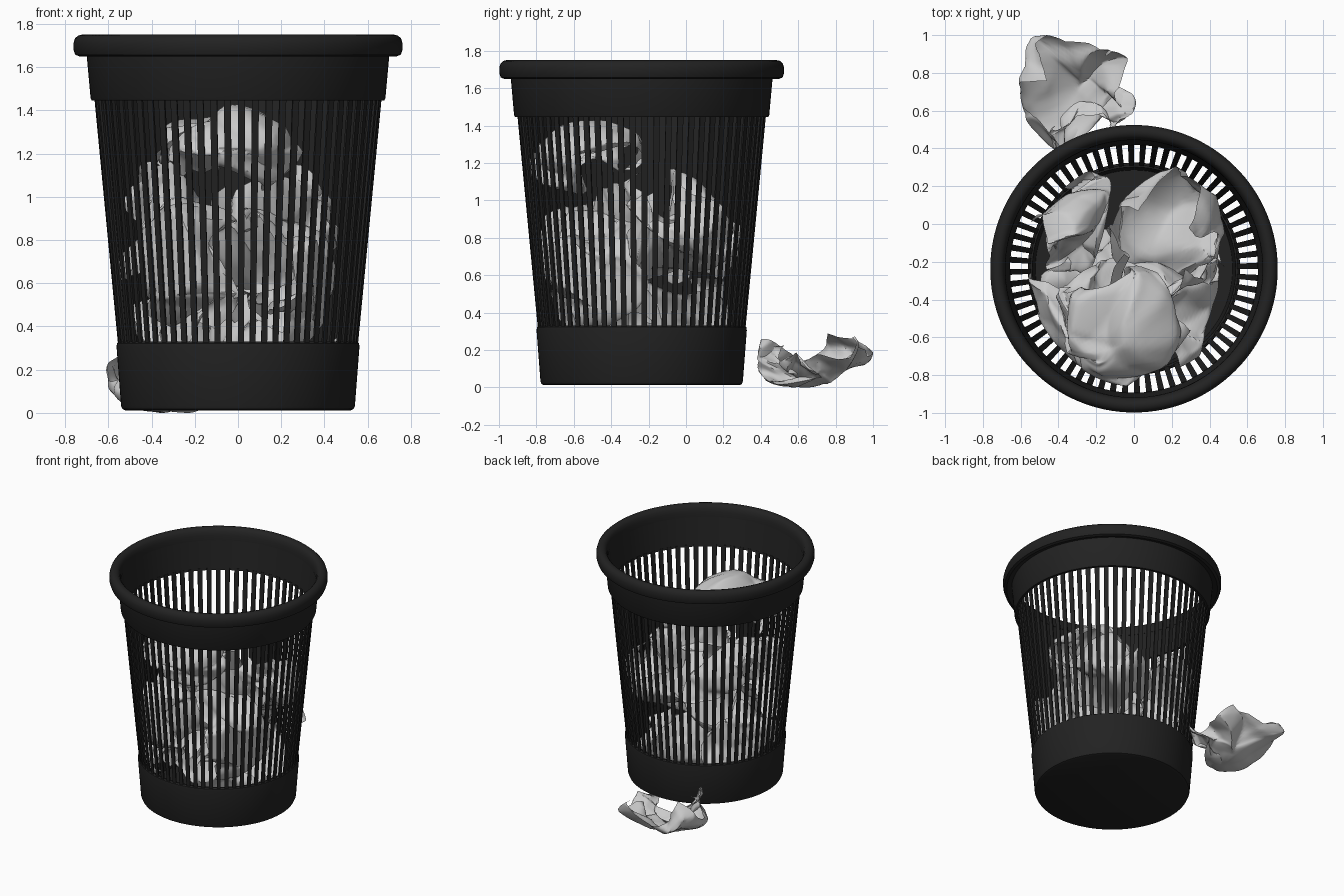
import bpy, bmesh, math, random
from mathutils import Vector, Euler, noise

if "Cube" in bpy.data.objects:
    bpy.data.objects.remove(bpy.data.objects["Cube"])

CY = -0.237          # bin axis position in y
SEG = 128
SLATS = 64

dark = bpy.data.materials.new("dark_plastic")
dark.diffuse_color = (0.016, 0.016, 0.016, 1)
dark.use_nodes = True
dark.node_tree.nodes["Principled BSDF"].inputs["Base Color"].default_value = dark.diffuse_color


def finish(bm, name, mat=None, angle=35):
    bmesh.ops.recalc_face_normals(bm, faces=bm.faces)
    me = bpy.data.meshes.new(name)
    bm.to_mesh(me)
    bm.free()
    ob = bpy.data.objects.new(name, me)
    bpy.context.collection.objects.link(ob)
    if mat:
        me.materials.append(mat)
    bpy.ops.object.select_all(action='DESELECT')
    ob.select_set(True)
    bpy.context.view_layer.objects.active = ob
    bpy.ops.object.shade_smooth_by_angle(angle=math.radians(angle))
    return ob


def lathe(name, profile, closed):
    bm = bmesh.new()
    vs = [bm.verts.new((r, CY, z)) for r, z in profile]
    edges = [bm.edges.new(p) for p in zip(vs, vs[1:])]
    if closed:
        edges.append(bm.edges.new((vs[-1], vs[0])))
    bmesh.ops.spin(bm, geom=vs + edges, cent=(0, CY, 0), axis=(0, 0, 1),
                   angle=2 * math.pi, steps=SEG)
    bmesh.ops.remove_doubles(bm, verts=bm.verts, dist=1e-4)
    return finish(bm, name, dark)


# Solid base cup with floor
lathe("bin_base", [(0, .012), (.522, .012), (.535, .018), (.541, .032), (.562, .305),
                   (.56, .322), (.55, .33), (.538, .33), (.522, .035), (0, .035)], False)

# Solid upper band
lathe("bin_upper_band", [(.676, 1.445), (.682, 1.455), (.701, 1.665),
                         (.683, 1.665), (.656, 1.445)], True)

# Rolled rim
lathe("bin_rim", [(.695, 1.662), (.735, 1.65), (.753, 1.657), (.761, 1.68), (.761, 1.71),
                  (.755, 1.732), (.74, 1.746), (.722, 1.75), (.703, 1.744),
                  (.69, 1.728), (.682, 1.70), (.680, 1.662)], True)

# Ring of tapered slats, front and back rows staggered
bm = bmesh.new()
half = math.pi / SLATS * 0.5
for i in range(SLATS):
    a = 2 * math.pi * (i + 0.25) / SLATS
    rings = []
    for r, z in ((.555, .315), (.665, 1.46)):
        rings.append([bm.verts.new((q * math.cos(a + s), CY + q * math.sin(a + s), z))
                      for q, s in ((r, -half), (r, half), (r - .01, half), (r - .01, -half))])
    lo, hi = rings
    for k in range(4):
        bm.faces.new((lo[k], lo[(k + 1) % 4], hi[(k + 1) % 4], hi[k]))
    bm.faces.new(lo[::-1])
    bm.faces.new(hi)
finish(bm, "bin_slats", dark)


# Crumpled sheet: rotated cup with pointed corners, sharp random pleats, fitted to a box
def paper(name, lo, hi, rot, seed, inside=True, n=56):
    rnd = random.Random(seed)
    lo, hi = Vector(lo), Vector(hi)
    creases = []
    for i in range(12):
        t = rnd.uniform(0, math.tau)
        d = Vector([rnd.gauss(0, 1) for _ in range(3)]).normalized()
        per = rnd.uniform(.3, 1.0)
        creases.append((math.cos(t), math.sin(t), rnd.uniform(0, 2), d * per * rnd.uniform(.35, .7), per))
    off = Vector((seed * 3.7, seed * 1.3, 0))
    m = Euler([math.radians(v) for v in rot]).to_matrix()
    pts = []
    for j in range(n + 1):
        for i in range(n + 1):
            u, v = 2 * i / n - 1, 2 * j / n - 1
            w = Vector((u, v, 0)) + noise.noise_vector(Vector((u, v, 3)) * 1.3 + off) * .25
            r = math.hypot(u, v)
            th = r * 1.6
            k = math.sin(th) / r if r > 1e-6 else 1.6
            p = Vector((u * k, v * k, math.cos(th)))
            for cx, cy, c, d, per in creases:   # triangle-wave pleats
                f = ((cx * w.x + cy * w.y + c) / per) % 2
                p += d * (abs(f - 1) - .5)
            pts.append(m @ p)
    mn = Vector([min(p[a] for p in pts) for a in range(3)])
    mx = Vector([max(p[a] for p in pts) for a in range(3)])
    bm = bmesh.new()
    vs = []
    for p in pts:
        q = Vector([lo[a] + (p[a] - mn[a]) / (mx[a] - mn[a]) * (hi[a] - lo[a]) for a in range(3)])
        if inside:   # keep the sheet within the tapered wall
            lim = .505 + .096 * q.z
            rad = math.hypot(q.x, q.y - CY)
            if rad > lim:
                q.x *= lim / rad
                q.y = CY + (q.y - CY) * lim / rad
        vs.append(bm.verts.new(q))
    w = n + 1
    for j in range(n):
        for i in range(n):
            a = j * w + i
            bm.faces.new((vs[a], vs[a + 1], vs[a + w + 1], vs[a + w]))
    finish(bm, name, angle=40)


paper("paper_on_floor", (-.61, .38, 0), (.01, 1.0, .29), (190, 10, 20), 3, inside=False)
paper("paper_top", (-.40, -.87, 1.03), (.30, -.22, 1.43), (25, -10, 20), 5)
paper("paper_left", (-.56, -.27, .55), (-.12, .28, 1.17), (20, 60, 10), 8)
paper("paper_right", (-.15, -.50, .55), (.48, .31, 1.15), (160, 15, 70), 11)
paper("paper_front_left", (-.56, -.82, .40), (.08, -.18, 1.0), (50, -20, 30), 14)
paper("paper_front_right", (-.12, -.80, .30), (.45, -.20, .95), (70, 20, 110), 17)
paper("paper_low_left", (-.50, -.72, .04), (.12, -.02, .62), (-30, 10, 60), 20)
paper("paper_low_right", (-.14, -.56, .04), (.48, .24, .60), (190, -35, 150), 23)
